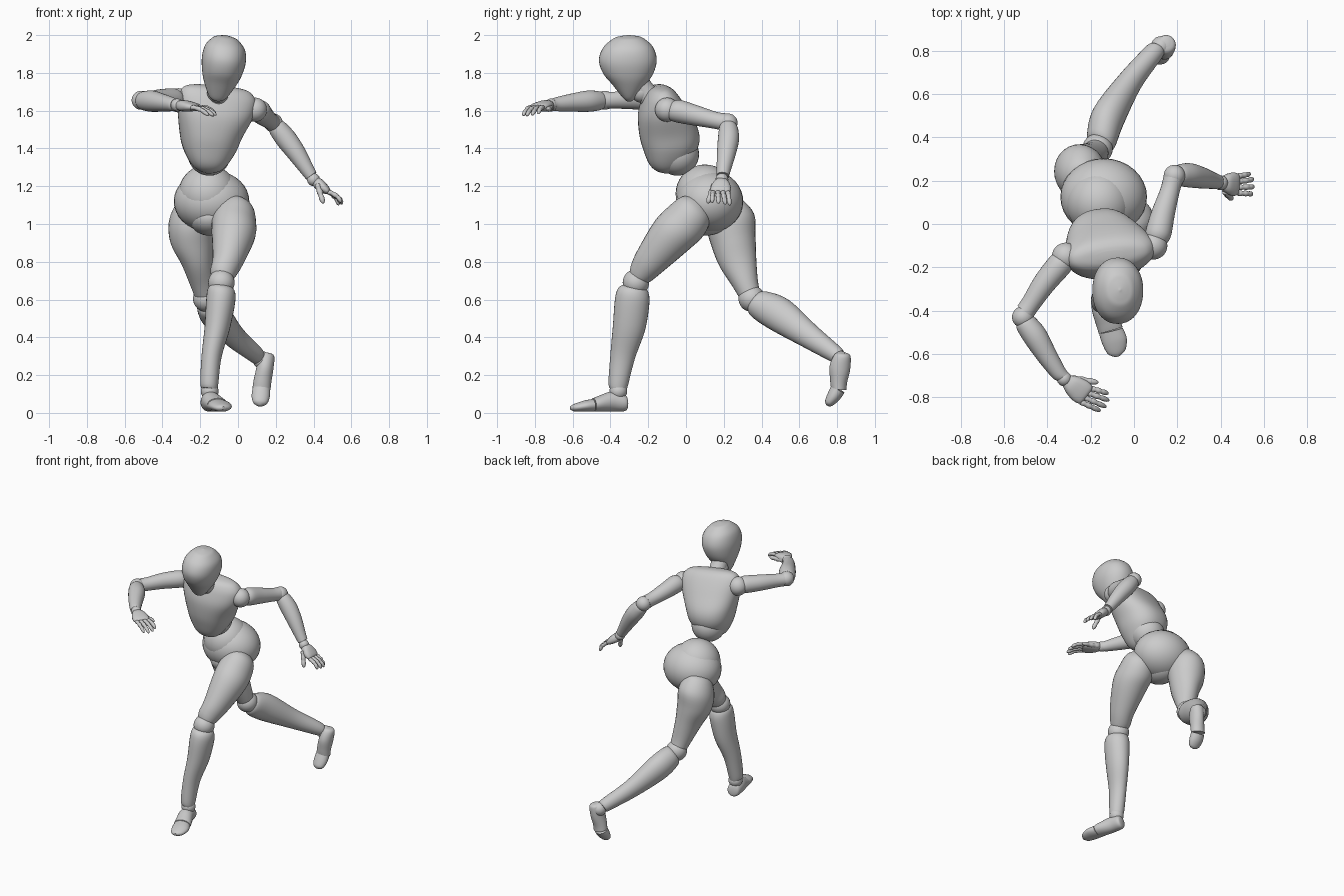
import bpy, bmesh, math
from mathutils import Vector, Matrix


def finish(name, bm):
    bmesh.ops.recalc_face_normals(bm, faces=bm.faces[:])
    me = bpy.data.meshes.new(name)
    bm.to_mesh(me)
    bm.free()
    me.shade_smooth()
    me.set_sharp_from_angle(angle=math.radians(45))
    ob = bpy.data.objects.new(name, me)
    bpy.context.collection.objects.link(ob)
    return ob


def ball(name, c, r):
    r = r if isinstance(r, tuple) else (r, r, r)
    bm = bmesh.new()
    mat = Matrix.Translation(c) @ Matrix.Diagonal((*r, 1))
    bmesh.ops.create_uvsphere(bm, u_segments=32, v_segments=18, radius=1, matrix=mat)
    return finish(name, bm)


def catmull(p, sub):
    out = []
    for i in range(len(p) - 1):
        a, b, c, d = p[max(i - 1, 0)], p[i], p[i + 1], p[min(i + 2, len(p) - 1)]
        for k in range(sub):
            t = k / sub
            out.append([0.5 * (2 * y + (z - x) * t + (2 * x - 5 * y + 4 * z - w) * t * t
                        + (3 * y - x - 3 * z + w) * t ** 3) for x, y, z, w in zip(a, b, c, d)])
    return out + [list(p[-1])]


def loft(name, secs, side=(1, 0, 0), n=28, power=2.0, sub=5):
    """Smooth skin through sections (x, y, z, half width, half depth)."""
    secs = [s if len(s) == 5 else (*s, s[3]) for s in secs]
    axis = (Vector(secs[-1][:3]) - Vector(secs[0][:3])).normalized()
    u = Vector(side)
    u = (u - axis * u.dot(axis)).normalized()
    v = axis.cross(u)
    bm = bmesh.new()
    rings = []
    for s in catmull(secs, sub):
        ring = []
        for i in range(n):
            a = math.tau * i / n
            ca, sa = math.cos(a), math.sin(a)
            pu = math.copysign(abs(ca) ** (2 / power), ca) * max(s[3], .003)
            pv = math.copysign(abs(sa) ** (2 / power), sa) * max(s[4], .003)
            ring.append(bm.verts.new(Vector(s[:3]) + u * pu + v * pv))
        rings.append(ring)
    for r, q in zip(rings, rings[1:]):
        for i in range(n):
            bm.faces.new((r[i], r[(i + 1) % n], q[(i + 1) % n], q[i]))
    bm.faces.new(rings[0])
    bm.faces.new(rings[-1])
    return finish(name, bm)


def finger(name, a, b, drop, r):
    # slightly bent digit with knuckle bulges
    a, b = Vector(a), Vector(b)
    secs = []
    for t, k in ((0, .9), (.1, 1.1), (.25, .9), (.42, 1.1), (.58, .85), (.72, 1), (.92, .75), (1, .25)):
        p = a.lerp(b, t) + Vector(drop) * math.sin(math.pi * t)
        secs.append((*p, r * k))
    loft(name, secs, (.3, .9, .2), n=10, sub=2)


def hand(label, wrist, end, width, tips, thumb, bow):
    w, e, d = Vector(wrist), Vector(end), Vector(width)
    L = d.length
    ball(label + "_wrist", w, .034)
    secs = [(*w.lerp(e, t), L * a, b) for t, a, b in
            ((.05, .5, .022), (.35, .88, .03), (.7, 1.08, .026), (.95, 1.02, .019), (1.05, .85, .01))]
    loft(label + "_palm", secs, width, n=20, power=2.4)
    for i, tip in enumerate(tips):
        finger(f"{label}_finger_{i + 1}", e + d * (.78 - .52 * i), tip, bow, .0125)
    finger(label + "_thumb", *thumb, (0, 0, 0), .015)


# head and neck
loft("head", [(-.112, -.30, 1.65, .012, .012), (-.108, -.30, 1.67, .045, .035),
              (-.096, -.30, 1.74, .084, .09), (-.085, -.305, 1.80, .106, .134),
              (-.075, -.308, 1.87, .117, .153), (-.068, -.307, 1.935, .106, .132),
              (-.065, -.305, 1.98, .068, .082), (-.064, -.305, 1.993, .038, .045),
              (-.064, -.305, 2.0, 0, 0)], power=2.15, n=40)
loft("neck", [(-.11, -.15, 1.64, .07), (-.108, -.2, 1.68, .057), (-.10, -.26, 1.76, .058)])
ball("neck_joint", (-.107, -.235, 1.70), .058)

# chest with the waist ball set into it
loft("chest", [(-.16, -.09, 1.27, .02, .02), (-.16, -.09, 1.29, .068, .068), (-.158, -.085, 1.33, .105, .11),
               (-.153, -.078, 1.40, .143, .145), (-.143, -.09, 1.48, .168, .155),
               (-.12, -.12, 1.58, .20, .133), (-.11, -.135, 1.66, .208, .10),
               (-.11, -.142, 1.705, .185, .072), (-.11, -.145, 1.725, .14, .045),
               (-.11, -.145, 1.732, .06, .02)], (.99, .14, -.13), n=44, power=2.3)
ball("waist_ball", (-.152, -.045, 1.37), .114)

# pelvis
ball("abdomen_ball", (-.16, .10, 1.16), .155)
ball("pelvis", (-.14, .125, 1.12), (.2, .178, .165))
ball("crotch", (-.15, .10, 1.035), (.11, .135, .097))

# front leg (left)
loft("left_thigh", [(-.015, .085, 1.125, .03, .03), (-.01, .055, 1.085, .09, .095), (-.02, 0, 1.015, .117, .12),
                    (-.025, -.075, .94, .115, .118), (-.052, -.185, .81, .083, .089),
                    (-.077, -.235, .745, .07, .07), (-.084, -.26, .71, .052, .05)])
ball("left_knee", (-.088, -.265, .69), .07)
loft("left_shin", [(-.088, -.27, .675, .05, .05), (-.088, -.278, .65, .072, .08), (-.092, -.285, .59, .077, .092),
                   (-.11, -.302, .45, .067, .086), (-.14, -.335, .30, .053, .066),
                   (-.152, -.358, .16, .048, .053), (-.152, -.36, .125, .042, .046)])
ball("left_ankle", (-.15, -.358, .115), .047)
loft("left_foot", [(-.16, -.312, .055, .02, .02), (-.157, -.325, .055, .042, .045), (-.145, -.39, .06, .05, .053),
                   (-.118, -.46, .048, .056, .042), (-.108, -.49, .042, .057, .036)])
loft("left_toes", [(-.107, -.492, .04, .056, .034), (-.09, -.54, .035, .058, .029),
                   (-.08, -.59, .027, .042, .02), (-.077, -.612, .025, .01, .008)])

# trailing leg (right)
loft("right_thigh", [(-.24, .20, 1.14, .03, .03), (-.25, .21, 1.11, .08, .085), (-.25, .235, 1.02, .118, .13),
                     (-.243, .252, .91, .114, .12), (-.215, .275, .80, .086, .1),
                     (-.188, .312, .69, .068, .07), (-.175, .335, .63, .058, .058)])
ball("right_knee", (-.168, .348, .605), .07)
loft("right_shin", [(-.16, .36, .59, .05, .05), (-.152, .39, .575, .072, .078), (-.118, .495, .52, .078, .092),
                    (-.02, .655, .405, .058, .066), (.085, .785, .315, .047, .047), (.105, .81, .295, .04, .04)])
ball("right_ankle", (.125, .82, .28), .047)
loft("right_foot", [(.15, .84, .318, .015, .015), (.15, .83, .305, .042, .042), (.143, .815, .24, .045, .055),
                    (.13, .808, .17, .047, .046), (.125, .808, .13, .048, .042)])
loft("right_toes", [(.124, .805, .127, .047, .04), (.12, .78, .085, .048, .035),
                    (.117, .757, .052, .036, .024), (.115, .75, .038, .01, .01)])

# trailing arm (left)
ball("left_shoulder", (.09, -.10, 1.605), .064)
loft("left_upper_arm", [(.10, -.08, 1.60, .05), (.113, -.04, 1.597, .06), (.135, .05, 1.575, .054),
                        (.165, .15, 1.55, .045), (.18, .205, 1.54, .046)])
ball("left_elbow", (.187, .223, 1.535), .05)
loft("left_forearm", [(.195, .225, 1.53, .038), (.212, .226, 1.505, .05), (.255, .225, 1.45, .056),
                      (.31, .214, 1.375, .05), (.365, .2, 1.29, .038), (.388, .195, 1.255, .033)])
hand("left_hand", (.40, .19, 1.235), (.478, .182, 1.17), (0, .05, 0),
     [(.535, .232, 1.10), (.552, .208, 1.105), (.555, .172, 1.11), (.548, .138, 1.115)],
     ((.42, .15, 1.21), (.452, .115, 1.11)), (.008, 0, .006))

# forward arm (right)
ball("right_shoulder", (-.315, -.15, 1.655), .064)
loft("right_upper_arm", [(-.325, -.165, 1.658, .05), (-.345, -.19, 1.66, .058), (-.415, -.275, 1.66, .053),
                         (-.475, -.365, 1.656, .045), (-.502, -.405, 1.655, .045)], (0, 0, 1))
ball("right_elbow", (-.513, -.43, 1.655), .05)
loft("right_forearm", [(-.51, -.44, 1.655, .038), (-.498, -.46, 1.653, .05), (-.455, -.52, 1.65, .056),
                       (-.40, -.61, 1.642, .047), (-.35, -.685, 1.634, .037), (-.33, -.705, 1.63, .033)], (0, 0, 1))
hand("right_hand", (-.322, -.715, 1.63), (-.222, -.79, 1.618), (-.032, -.04, 0),
     [(-.155, -.863, 1.575), (-.128, -.845, 1.573), (-.115, -.815, 1.577), (-.118, -.783, 1.585)],
     ((-.29, -.712, 1.62), (-.165, -.732, 1.605)), (0, 0, .01))
